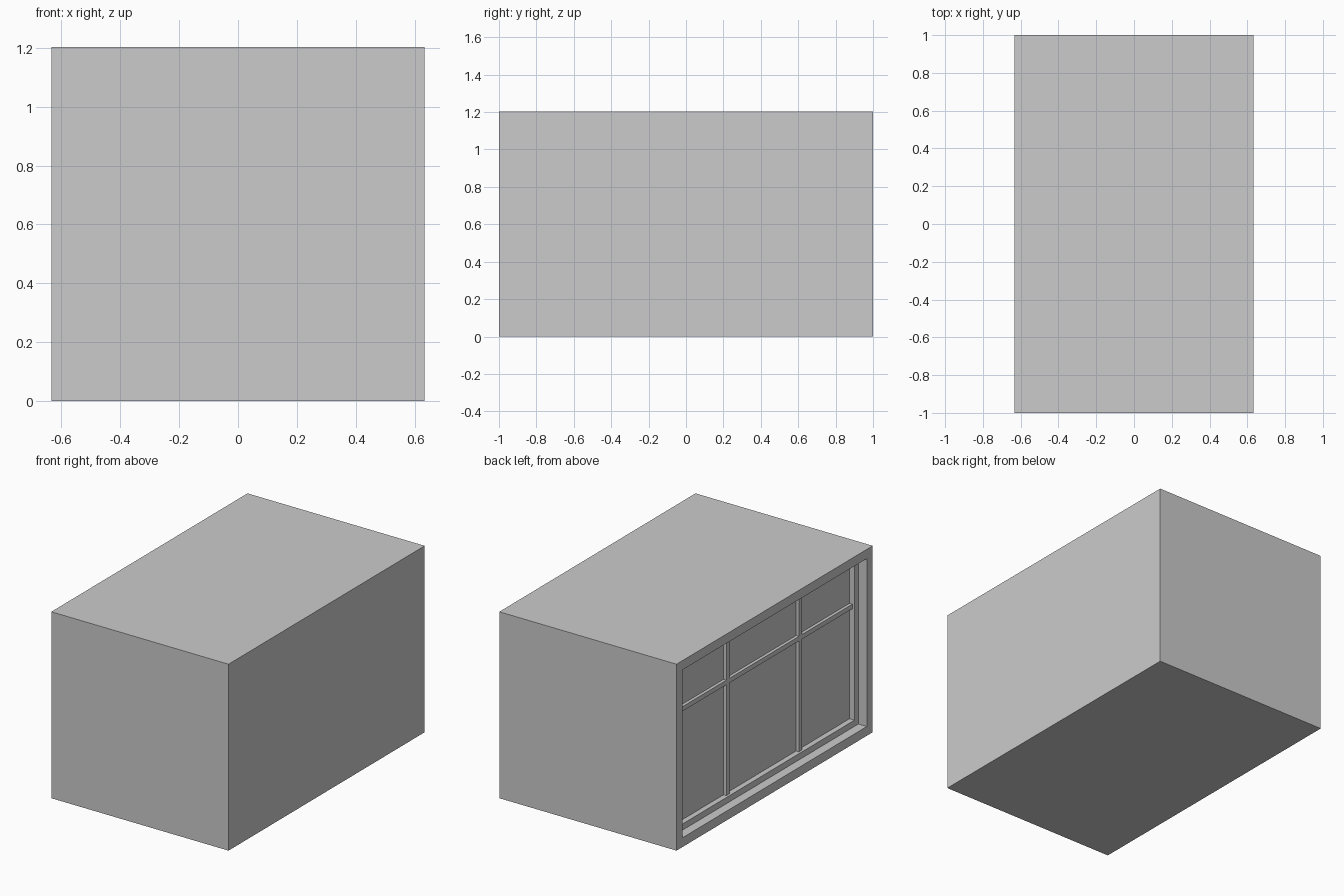
import bpy
import bmesh
from mathutils import Vector, Matrix

cube = bpy.data.objects.get("Cube")
if cube:
    bpy.data.objects.remove(cube, do_unlink=True)

W, L, H = 1.265, 2.0, 1.203     # overall size
BORDER, REVEAL = 0.06, 0.06     # outer frame width and depth
SASH, REBATE = 0.04, 0.035      # inner frame width and depth
BAR, PROUD = 0.03, 0.02         # glazing bar width and projection

grey = bpy.data.materials.new("plain_grey")
grey.use_nodes = True
colour = (0.6, 0.6, 0.6, 1.0)
grey.diffuse_color = colour
grey.node_tree.nodes["Principled BSDF"].inputs["Base Color"].default_value = colour


def add_object(name, bm):
    mesh = bpy.data.meshes.new(name)
    bm.to_mesh(mesh)
    bm.free()
    mesh.materials.append(grey)
    obj = bpy.data.objects.new(name, mesh)
    bpy.context.collection.objects.link(obj)
    return obj


def box_mesh(size, centre):
    bm = bmesh.new()
    matrix = Matrix.Translation(centre) @ Matrix.Diagonal((*size, 1))
    bmesh.ops.create_cube(bm, size=1, matrix=matrix)
    bm.normal_update()
    return bm


# Solid block with a stepped window recess in its -x side
bm = box_mesh((W, L, H), (0, 0, H / 2))
pane = min(bm.faces, key=lambda f: f.calc_center_median().x)
for width, depth in ((BORDER, REVEAL), (SASH, REBATE)):
    bmesh.ops.inset_individual(bm, faces=[pane], thickness=width, use_even_offset=True)
    bmesh.ops.inset_individual(bm, faces=[pane], thickness=0)
    bmesh.ops.translate(bm, verts=list(pane.verts), vec=Vector((depth, 0, 0)))
    bm.normal_update()
add_object("window_block", bm)

# Glazing bars standing proud of the pane
edge = BORDER + SASH
pane_x = -W / 2 + REVEAL + REBATE
bar_x = pane_x - PROUD / 2
for side, y in (("left", 0.37), ("right", -0.37)):
    add_object("upright_bar_" + side,
               box_mesh((PROUD, BAR, H - 2 * edge), (bar_x, y, H / 2)))
add_object("cross_bar", box_mesh((PROUD, L - 2 * edge, BAR), (bar_x, 0, 0.83)))
